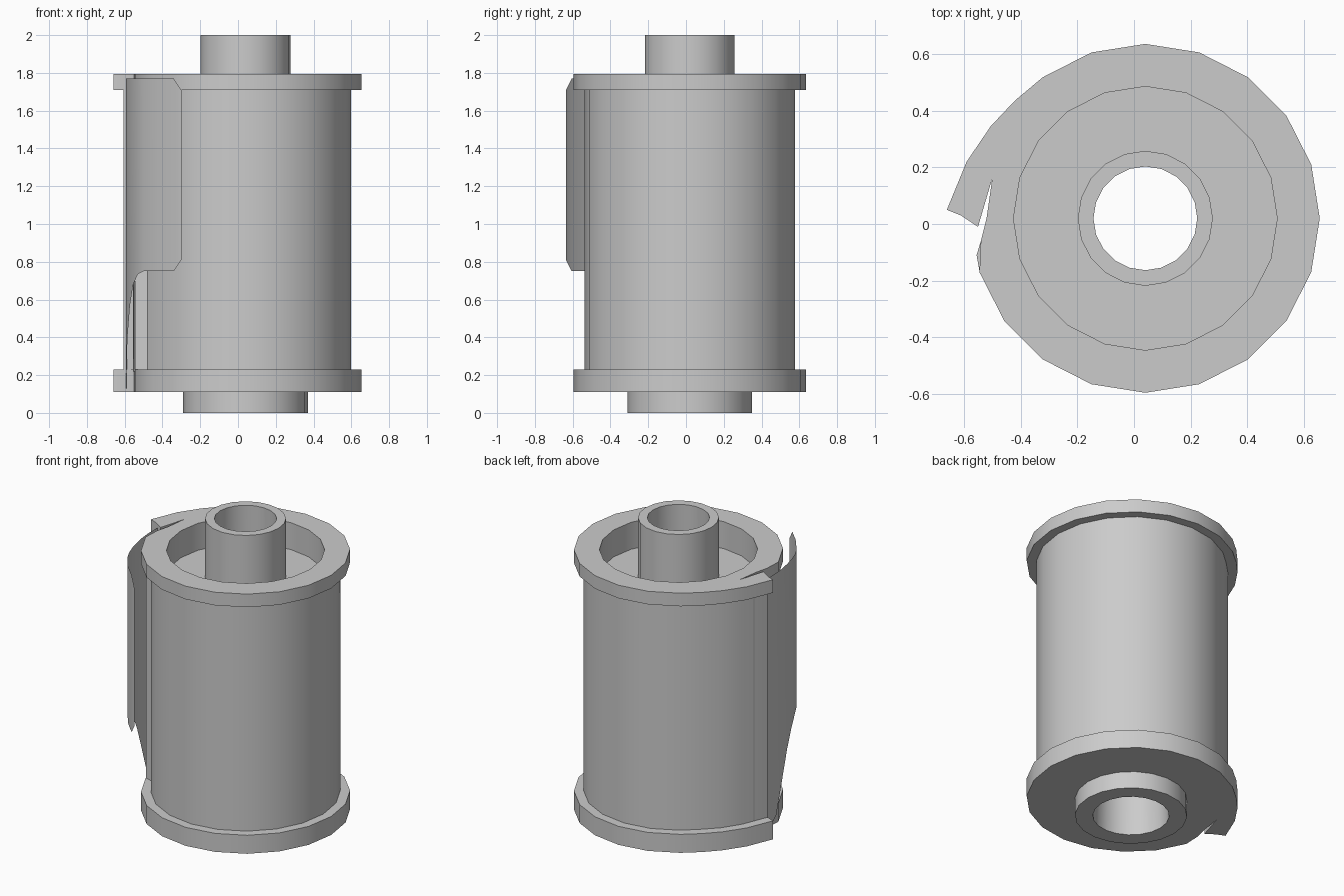
import bpy, bmesh, math

if "Cube" in bpy.data.objects:
    bpy.data.objects.remove(bpy.data.objects["Cube"])

CX, CY, N = 0.04, 0.02, 20   # axis of the canister, sides of every round part


def arc(r, first=0, last=N):
    """Points on the canister circle, every 18 degrees."""
    return [(CX + r * math.cos(i * math.tau / N), CY + r * math.sin(i * math.tau / N))
            for i in range(first, last)]


def finish(name, bm, angle=35):
    bmesh.ops.recalc_face_normals(bm, faces=bm.faces[:])
    mesh = bpy.data.meshes.new(name)
    bm.to_mesh(mesh)
    bm.free()
    ob = bpy.data.objects.new(name, mesh)
    bpy.context.collection.objects.link(ob)
    bpy.ops.object.select_all(action='DESELECT')
    ob.select_set(True)
    bpy.context.view_layer.objects.active = ob
    bpy.ops.object.shade_smooth_by_angle(angle=math.radians(angle))
    return ob


def plate(name, outline, hole, z0, z1):
    """Outline with a round hole, extruded from z0 to z1."""
    bm = bmesh.new()
    edges = []
    for loop in (outline, arc(hole)):
        vs = [bm.verts.new((x, y, z0)) for x, y in loop]
        edges += [bm.edges.new((vs[i - 1], vs[i])) for i in range(len(vs))]
    bmesh.ops.triangle_fill(bm, edges=edges, use_beauty=True, normal=(0, 0, 1))
    if z1 > z0:
        ext = bmesh.ops.extrude_face_region(bm, geom=bm.faces[:], use_keep_orig=True)
        top = [g for g in ext['geom'] if isinstance(g, bmesh.types.BMVert)]
        bmesh.ops.translate(bm, verts=top, vec=(0, 0, z1 - z0))
    return finish(name, bm)


# End caps: round with a flared lip and a film slit on the left
cap = arc(0.615, 11, 28) + [
    (-0.42, 0.435), (-0.505, 0.345), (-0.59, 0.22), (-0.66, 0.05), (-0.61, 0.03),
    (-0.55, -0.01), (-0.50, 0.16), (-0.52, 0.02), (-0.54, -0.06)]
plate("bottom_cap", cap, 0.30, 0.11, 0.23)
top_cap = plate("top_cap", cap, 0.465, 1.71, 1.795)

# Soft shading under the rim of the top cap
attr = top_cap.data.attributes.get("sharp_edge")
if attr:
    for e in top_cap.data.edges:
        a, b = (top_cap.data.vertices[i].co for i in e.vertices)
        if max(a.z, b.z) < 1.72 and min(math.hypot(a.x - CX, a.y - CY),
                                        math.hypot(b.x - CX, b.y - CY)) > 0.5:
            attr.data[e.index].value = False

# Can body, with both lips of the slit
body = arc(0.5575, 12, 28) + [
    (-0.38, 0.39), (-0.465, 0.305), (-0.54, 0.19), (-0.605, 0.03), (-0.55, 0.0),
    (-0.50, 0.16), (-0.515, 0.02), (-0.54, -0.06), (-0.555, -0.11),
    (-0.545, -0.165), (-0.515, -0.175), (-0.48, -0.185)]
plate("can_body", body, 0.465, 0.22, 1.72)

# Floor of the recess in the top
plate("recess_floor", arc(0.467), 0.22, 1.62, 1.62)

# Hollow spool with a wide foot
profile = [(0.225, 0), (0.33, 0), (0.33, 0.2), (0.238, 0.2), (0.238, 2.0), (0.183, 2.0)]
bm = bmesh.new()
rings = [[bm.verts.new((x, y, z)) for x, y in arc(r)] for r, z in profile]
for k in range(len(rings)):
    a, b = rings[k - 1], rings[k]
    for i in range(N):
        bm.faces.new((a[i - 1], a[i], b[i], b[i - 1]))
finish("spool", bm)

# Film strip with a narrow leader: x, y, low edge, high edge
film = [(-0.57, 0.12, 0.13, 1.77), (-0.593, 0.0, 0.13, 1.77), (-0.592, -0.08, 0.2, 1.77),
        (-0.585, -0.15, 0.40, 1.77), (-0.572, -0.22, 0.57, 1.77), (-0.555, -0.29, 0.68, 1.77),
        (-0.53, -0.36, 0.735, 1.77), (-0.50, -0.42, 0.75, 1.77), (-0.42, -0.525, 0.75, 1.77),
        (-0.34, -0.605, 0.75, 1.77), (-0.30, -0.635, 0.81, 1.71)]
bm = bmesh.new()
cols = [(bm.verts.new((x, y, a)), bm.verts.new((x, y, b))) for x, y, a, b in film]
for p, q in zip(cols, cols[1:]):
    bm.faces.new((p[0], q[0], q[1], p[1]))
finish("film_strip", bm)
